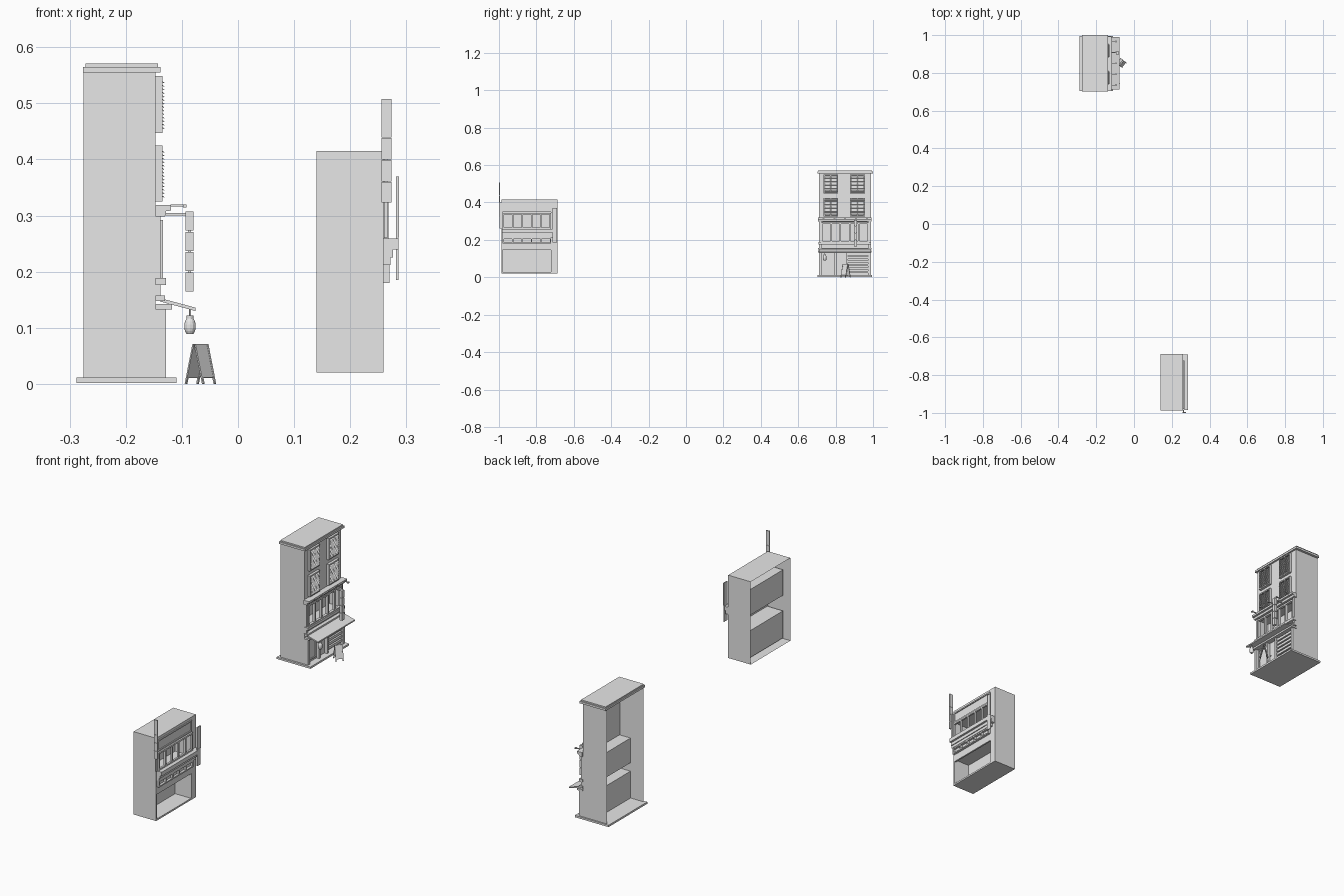
import bpy, bmesh, math
from mathutils import Matrix, Vector

if "Cube" in bpy.data.objects:
    bpy.data.objects.remove(bpy.data.objects["Cube"], do_unlink=True)

GREY = (0.8, 0.8, 0.8, 1)
grey = bpy.data.materials.new("plain_grey")
grey.use_nodes = True
grey.diffuse_color = GREY
grey.node_tree.nodes["Principled BSDF"].inputs["Base Color"].default_value = GREY


def finish(name, bm):
    mesh = bpy.data.meshes.new(name)
    bm.to_mesh(mesh)
    bm.free()
    mesh.materials.append(grey)
    obj = bpy.data.objects.new(name, mesh)
    bpy.context.collection.objects.link(obj)
    return obj


def box(name, x, y, z, open_dirs=()):
    """Box between three (low, high) ranges; faces pointing along open_dirs are removed."""
    bm = bmesh.new()
    size = Matrix.Diagonal((x[1] - x[0], y[1] - y[0], z[1] - z[0], 1))
    mid = Matrix.Translation((sum(x) / 2, sum(y) / 2, sum(z) / 2))
    bmesh.ops.create_cube(bm, size=1, matrix=mid @ size)
    bm.normal_update()
    gone = [f for f in bm.faces if any(f.normal.dot(Vector(d)) > 0.9 for d in open_dirs)]
    bmesh.ops.delete(bm, geom=gone, context='FACES')
    return finish(name, bm)


def extrude_profile(name, points, y):
    """Side profile in x and z, extruded along y."""
    bm = bmesh.new()
    face = bm.faces.new([bm.verts.new((px, y[0], pz)) for px, pz in points])
    out = bmesh.ops.extrude_face_region(bm, geom=[face])
    moved = [g for g in out["geom"] if isinstance(g, bmesh.types.BMVert)]
    bmesh.ops.translate(bm, verts=moved, vec=(0, y[1] - y[0], 0))
    bmesh.ops.recalc_face_normals(bm, faces=bm.faces)
    return finish(name, bm)


def frame(name, x, y, z, w, panes=1):
    """Rectangular frame with evenly spaced mullions."""
    box(name + "_bottom", x, y, (z[0], z[0] + w))
    box(name + "_top", x, y, (z[1] - w, z[1]))
    for i in range(panes + 1):
        start = y[0] + (y[1] - y[0] - w) * i / panes
        box(f"{name}_post_{i}", x, (start, start + w), (z[0] + w, z[1] - w))


def cylinder(name, radius, depth, centre, matrix=Matrix(), top=None):
    bm = bmesh.new()
    bmesh.ops.create_cone(bm, cap_ends=True, segments=12, radius1=radius,
                          radius2=radius if top is None else top, depth=depth,
                          matrix=Matrix.Translation(centre) @ matrix)
    return finish(name, bm)


FRONT, BACK = (1, 0, 0), (-1, 0, 0)

# ---- Tall building: shell, facade and rooms ----
A = -0.147
WIDE = (0.712, 0.988)
box("tall_base_slab", (-0.288, -0.11), (0.703, 0.995), (0.002, 0.011))
box("tall_shell", (-0.275, A), WIDE, (0.011, 0.555), (FRONT, BACK))
box("tall_roof_cornice", (-0.276, -0.138), (0.702, 1.0), (0.555, 0.565))
box("tall_roof_cap", (-0.272, -0.143), (0.707, 0.995), (0.565, 0.571))
SKIN = (A - 0.002, A)
box("tall_upper_wall", SKIN, WIDE, (0.295, 0.555))
box("tall_middle_band", SKIN, WIDE, (0.135, 0.185))
for i, y in enumerate(((0.712, 0.73), (0.97, 0.988))):
    box(f"tall_middle_side_{i}", SKIN, y, (0.185, 0.295))
box("tall_middle_room", (-0.207, A), (0.714, 0.986), (0.18, 0.298), (FRONT,))
box("tall_ground_room", (-0.207, A), (0.714, 0.986), (0.012, 0.14), (FRONT,))

# Shuttered upper windows
for r, z in enumerate(((0.325, 0.425), (0.447, 0.549))):
    for c, y in enumerate(((0.736, 0.812), (0.878, 0.956))):
        tag = f"shutter_window_{r}_{c}"
        frame(tag, (A, -0.135), y, z, 0.006, 2)
        for i in range(14):
            low = z[0] + 0.007 + i * (z[1] - z[0] - 0.014) / 14
            extrude_profile(f"{tag}_slat_{i}", [(-0.139, low + 0.005), (-0.138, low + 0.006),
                                                (-0.131, low + 0.001), (-0.132, low)],
                            (y[0] + 0.005, y[1] - 0.005))

# Upper moulding with lamp arms
extrude_profile("tall_upper_moulding", [(A, 0.298), (-0.13, 0.298), (-0.128, 0.308),
                                        (-0.119, 0.309), (-0.119, 0.319), (A, 0.319)], (0.705, 0.993))
for i in range(5):
    y = 0.735 + i * 0.058
    box(f"lamp_arm_{i}", (-0.12, -0.096), (y - 0.002, y + 0.002), (0.316, 0.32))
    box(f"lamp_head_{i}", (-0.098, -0.092), (y - 0.005, y + 0.005), (0.314, 0.32))

# Middle window strip, sill and lower moulding
frame("tall_middle_window", (A, -0.134), (0.722, 0.978), (0.185, 0.292), 0.008, 5)
box("tall_middle_sill", (A, -0.128), (0.709, 0.99), (0.176, 0.189))
box("tall_lower_moulding", (A, -0.13), (0.707, 0.992), (0.148, 0.158))
box("tall_shop_beam", (A, -0.118), (0.707, 0.992), (0.133, 0.142))
for i, y in enumerate(((0.712, 0.724), (0.976, 0.988))):
    box(f"tall_middle_pilaster_{i}", (A, -0.138), y, (0.158, 0.298))

# Sloping awning
extrude_profile("awning", [(-0.139, 0.147), (-0.139, 0.153), (-0.076, 0.136), (-0.076, 0.13)],
                (0.712, 0.99))

# Ground floor: pillars, panelled wall, door and slatted shop shutter
for i, y in enumerate(((0.712, 0.724), (0.794, 0.804), (0.856, 0.866), (0.974, 0.988))):
    box(f"shop_pillar_{i}", (A, -0.128), y, (0.011, 0.133))
box("shop_wall", (A, -0.142), (0.724, 0.794), (0.011, 0.133))
frame("shop_wall_frame", (-0.142, -0.138), (0.728, 0.79), (0.02, 0.128), 0.006)
box("shop_door", (A, -0.143), (0.804, 0.856), (0.011, 0.133))
cylinder("door_knob", 0.003, 0.005, (-0.141, 0.812, 0.064), Matrix.Rotation(math.pi / 2, 4, 'Y'))
for i in range(6):
    z = 0.022 + i * 0.019
    box(f"shop_shutter_slat_{i}", (A, -0.134), (0.866, 0.974), (z, z + 0.012))
box("shop_shutter_back", SKIN, (0.866, 0.974), (0.011, 0.133))

# Hanging vertical sign of four panels
box("sign_bracket", (-0.138, -0.08), (0.904, 0.908), (0.3, 0.305))
box("sign_spine", (-0.089, -0.084), (0.903, 0.909), (0.167, 0.306))
for i in range(4):
    z = 0.165 + i * 0.036
    box(f"sign_panel_{i}", (-0.094, -0.079), (0.898, 0.914), (z, z + 0.034))

# Ribbed lantern below the awning
LY = 0.742
cylinder("lantern_hook", 0.0015, 0.014, (-0.0855, LY, 0.128))
cylinder("lantern_cap", 0.006, 0.005, (-0.0855, LY, 0.119))
radii = (0.006, 0.009, 0.0102, 0.0102, 0.009, 0.006)
for i in range(5):
    cylinder(f"lantern_rib_{i}", radii[i], 0.0056, (-0.0855, LY, 0.0915 + i * 0.0056), top=radii[i + 1])

# Folding pavement board, turned at an angle
turn = Matrix.Translation((-0.067, 0.853, 0)) @ Matrix.Rotation(math.radians(-40), 4, 'Z')
for i, side in enumerate((-1, 1)):
    lean = turn @ Matrix.Translation((side * 0.011, 0, 0.036)) @ Matrix.Rotation(-side * 0.25, 4, 'Y')
    panel = box(f"pavement_board_{i}", (-0.001, 0.001), (-0.017, 0.017), (-0.026, 0.036))
    panel.matrix_world = lean
    for j, y in enumerate((-0.016, 0.016)):
        leg = box(f"pavement_board_leg_{i}_{j}", (-0.0015, 0.0015), (y - 0.002, y + 0.002), (-0.037, 0.036))
        leg.matrix_world = lean

# ---- Low building: shell, facade and rooms ----
B = 0.259
SPAN = (-0.987, -0.688)
BAY = (-0.98, -0.722)
SKIN = (B - 0.002, B)
box("low_shell", (0.14, B), SPAN, (0.02, 0.415), (FRONT, BACK))
for i, z in enumerate(((0.02, 0.028), (0.155, 0.245), (0.348, 0.415))):
    box(f"low_wall_band_{i}", SKIN, SPAN, z)
for i, y in enumerate(((SPAN[0], BAY[0]), (BAY[1], SPAN[1]))):
    box(f"low_wall_side_{i}", SKIN, y, (0.02, 0.415))
box("low_ground_room", (0.174, B), BAY, (0.027, 0.156), (FRONT,))
box("low_upper_room", (0.174, B), BAY, (0.23, 0.352), (FRONT,))
box("low_room_header", (B - 0.008, B), BAY, (0.145, 0.156))

# Facade frames, window strip, ledge and lower panels
frame("low_top_panel", (B, 0.264), BAY, (0.348, 0.402), 0.006)
frame("low_window", (B, 0.268), BAY, (0.258, 0.345), 0.008, 5)
box("low_ledge", (B, 0.286), (-0.984, -0.692), (0.24, 0.259))
box("low_ledge_lower", (B, 0.276), (-0.984, -0.692), (0.225, 0.24))
box("low_lower_moulding", (B, 0.272), (-0.984, -0.705), (0.212, 0.225))
frame("low_lower_panels", (B, 0.27), BAY, (0.18, 0.212), 0.006, 5)

# Flat sign plate at the far end of the ledge
box("end_sign_plate", (0.282, 0.286), (-0.714, -0.69), (0.185, 0.37))
frame("end_sign_frame", (0.285, 0.287), (-0.714, -0.69), (0.262, 0.37), 0.003)

# Projecting vertical sign at the near corner
EDGE = (-1.0, -0.994)
for i, z in enumerate(((0.323, 0.36), (0.361, 0.399), (0.4, 0.438), (0.439, 0.508))):
    box(f"corner_sign_panel_{i}", (0.256, 0.274), EDGE, z)
box("corner_sign_post", (0.26, 0.266), (-0.997, -0.985), (0.26, 0.4))
